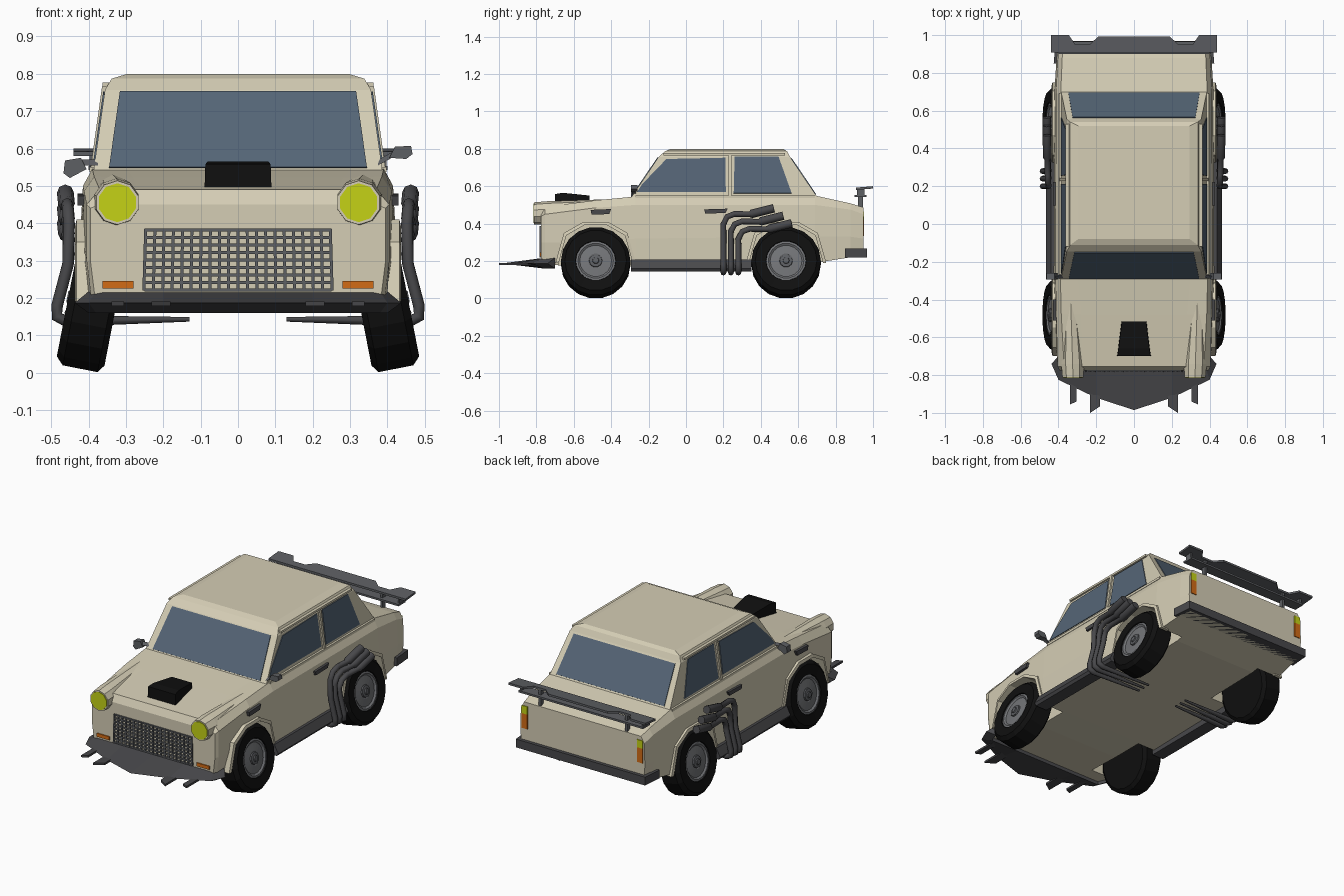
import bpy, math
from mathutils import Vector, Matrix, geometry
import bmesh

if "Cube" in bpy.data.objects:
    bpy.data.objects.remove(bpy.data.objects["Cube"])

COLOURS = {
    "cream paint": (0.66, 0.61, 0.46), "tinted glass": (0.09, 0.13, 0.18),
    "black rubber": (0.005, 0.005, 0.005), "dark grey trim": (0.065, 0.065, 0.07),
    "mid grey metal": (0.11, 0.115, 0.125), "rim grey": (0.17, 0.175, 0.185),
    "yellow lamp": (0.56, 0.65, 0.008), "orange lamp": (0.65, 0.15, 0.008),
}
MATS = {}
for n, c in COLOURS.items():
    MATS[n] = bpy.data.materials.new(n)
    MATS[n].diffuse_color = (*c, 1)
CREAM, GLASS, BLACK, DARK, MID, RIM, YELLOW, ORANGE = COLOURS


def finish(ob, mat, mirror):
    bpy.context.scene.collection.objects.link(ob)
    ob.data.materials.append(MATS[mat])
    if mirror:
        m = ob.modifiers.new("mirror", "MIRROR")
        m.use_mirror_merge = False
    return ob


def make(name, verts, faces, mat, mirror=True):
    bm = bmesh.new()
    vs = [bm.verts.new(v) for v in verts]
    for f in faces:
        bm.faces.new([vs[i] for i in f])
    bmesh.ops.recalc_face_normals(bm, faces=bm.faces)
    me = bpy.data.meshes.new(name)
    bm.to_mesh(me)
    bm.free()
    return finish(bpy.data.objects.new(name, me), mat, mirror)


def loft(name, rings, mat, mirror=True):
    """Join equal closed rings and cap both ends."""
    n, k = len(rings[0]), len(rings)
    faces = [(r*n+i, r*n+(i+1) % n, (r+1)*n+(i+1) % n, (r+1)*n+i)
             for r in range(k-1) for i in range(n)]
    faces += [tuple(range(n)), tuple(range((k-1)*n, k*n))]
    return make(name, [p for r in rings for p in r], faces, mat, mirror)


def prism(name, pts, vec, mat, mirror=True):
    pts = [Vector(p) for p in pts]
    return loft(name, [pts, [p + Vector(vec) for p in pts]], mat, mirror)


def plate(name, pts, mat, mirror=True, t=0.004):
    nrm = geometry.normal([Vector(p) for p in pts]) * t
    return prism(name, [Vector(p) - nrm for p in pts], nrm * 2, mat, mirror)


def box(name, x, y, z, mat, mirror=True):
    return prism(name, [(x[0], y[0], z[0]), (x[1], y[0], z[0]), (x[1], y[1], z[0]), (x[0], y[1], z[0])],
                 (0, 0, z[1]-z[0]), mat, mirror)


def both(half):
    """Complete a right-hand half section with its left-hand mirror."""
    return half + [(-x, y, z) for x, y, z in reversed(half)]


# Lower body: cross-sections from nose to tail
STATIONS = [  # y, then (x, z): bottom, waist, shoulder, top edge, hood edge
    (-0.775, (.38, .18), (.395, .30), (.395, .44), (.36, .455), (.25, .45)),
    (-0.755, (.39, .18), (.405, .30), (.405, .45), (.37, .49), (.27, .49)),
    (-0.48, (.42, .17), (.42, .30), (.412, .485), (.385, .525), (.28, .522)),
    (-0.27, (.425, .17), (.425, .32), (.415, .50), (.39, .545), (.30, .545)),
    (0.69, (.422, .19), (.422, .33), (.413, .50), (.388, .55), (.30, .55)),
    (0.88, (.405, .22), (.41, .33), (.403, .475), (.38, .508), (.30, .508)),
    (0.948, (.39, .22), (.40, .32), (.396, .45), (.375, .487), (.30, .487)),
]
body = loft("body", [both([(x, s[0], z) for x, z in s[1:]]) for s in STATIONS], CREAM, False)

# Wheel arches (cut) with raised flares, and leaning wheels
ARCH = [(-.215, 0), (-.17, .16), (-.065, .22), (.065, .22), (.17, .16), (.215, 0)]
LEAN = Matrix.Translation((.39, 0, .191)) @ Matrix.Rotation(math.radians(-11), 4, 'Y')


def revolve(name, y0, profile, mat, n=18):
    rings = [[LEAN @ Vector((a, r*math.cos(i*math.tau/n), r*math.sin(i*math.tau/n))) + Vector((0, y0, 0))
              for i in range(n)] for a, r in profile]
    return loft(name, rings, mat)


for tag, wy in (("front", -0.483), ("rear", 0.535)):
    inner = [(wy + a*.92, .19 + b*.92) for a, b in ARCH]
    outer = [(wy + a, .19 + b) for a, b in ARCH]
    hole = [(inner[0][0], .1)] + inner + [(inner[-1][0], .1)]
    cut = prism(tag + "_arch_cutter", [(.27, y, z) for y, z in hole], (.3, 0, 0), CREAM)
    cut.hide_render = True
    cut.display_type = 'WIRE'
    m = body.modifiers.new(tag + "_arch", "BOOLEAN")
    m.object, m.operation, m.solver = cut, 'DIFFERENCE', 'EXACT'
    loft(tag + "_arch_flare", [[(.38, *o), (.432, *o), (.436, *i), (.38, *i)] for o, i in zip(outer, inner)], CREAM)
    revolve(tag + "_tyre", wy, [(-.065, .11), (-.065, .165), (-.05, .186), (.045, .186), (.065, .165), (.062, .108),
                                (.045, .105)], BLACK)
    revolve(tag + "_rim", wy, [(.03, .106), (.056, .106), (.058, .095), (.05, .085), (.054, .04), (.052, .035)], RIM)
    revolve(tag + "_hub", wy, [(.04, .038), (.06, .034), (.062, .018), (.068, .016)], MID, 10)

# Cabin: rings from belt line to roof (z, front y, rear y, half width)
LEVELS = [(.53, -.30, .71, .388), (.757, -.146, .556, .356), (.787, -.112, .54, .338), (.80, -.08, .52, .295)]
loft("cabin", [[(w, f, z), (w, r, z), (-w, r, z), (-w, f, z)] for z, f, r, w in LEVELS], CREAM, False)


def on_wall(i, z):
    """Front y, rear y or half width of the cabin wall at a height."""
    return LEVELS[0][i] + (LEVELS[1][i] - LEVELS[0][i]) * (z - .53) / .227


def side(pts):
    return [(on_wall(3, z), y, z) for y, z in pts]


# Windows
for name, i, lo, hi, wl, wh in (("windscreen", 1, .548, .752, .345, .316), ("rear_window", 2, .556, .748, .347, .325)):
    a, b = on_wall(i, lo), on_wall(i, hi)
    plate(name, [(-wl, a, lo), (wl, a, lo), (wh, b, hi), (-wh, b, hi)], GLASS, False)
plate("front_side_window", side([(-.262, .568), (-.235, .61), (-.105, .745), (.21, .752), (.213, .568)]), GLASS)
plate("rear_side_window", side([(.255, .562), (.26, .757), (.495, .757), (.565, .562)]), GLASS)
plate("door_pillar", side([(.227, .54), (.227, .765), (.243, .765), (.243, .54)]), CREAM, t=.009)
# Drip rail along the roof edge and belt moulding
box("drip_rail", (.345, .362), (-.12, .53), (.765, .777), CREAM)
box("belt_moulding", (.375, .397), (-.27, .69), (.537, .551), CREAM)

# Headlamps on tapered pods
def disc(x, y, z, r, n=10):
    return [(x + r*math.cos((i+.5)*math.tau/n), y, z + r*math.sin((i+.5)*math.tau/n)) for i in range(n)]


loft("headlamp_pod", [disc(.323, -.812, .455, .059), disc(.325, -.74, .457, .063), disc(.335, -.42, .49, .04)], CREAM)
prism("headlamp", disc(.323, -.816, .455, .052), (0, .008, 0), YELLOW)
box("front_indicator", (.28, .362), (-.781, -.76), (.225, .245), ORANGE)

# Grille lattice
for i in range(21):
    x = -.247 + i * .0247
    prism(f"grille_upright_{i}", [(x*1.02-.004, -.783, .22), (x*1.02+.004, -.783, .22), (x+.004, -.783, .385),
                                  (x-.004, -.783, .385)], (0, .01, 0), MID, False)
for j in range(9):
    z = .222 + j * .02
    box(f"grille_bar_{j}", (-.25, .25), (-.782, -.773), (z-.004, z+.004), MID, False)

# Hood scoop
loft("hood_scoop", [[(-w, y, lo), (w, y, lo), (w*.97, y, hi), (-w*.97, y, hi)]
                    for y, w, lo, hi in ((-.70, .09, .48, .558), (-.66, .084, .49, .565), (-.515, .066, .51, .55))],
     BLACK, False)

# Front splitter: wedge section swept from centre to corner, with blades
edge = [(0, -.985, 0, -.76), (.2, -.92, .2, -.76), (.40, -.825, .38, -.76), (.437, -.74, .40, -.70)]
loft("front_splitter", [[(ox, oy, .187), (ix, iy, .217), (ix, iy, .16)] for ox, oy, ix, iy in edge], DARK)
prism("splitter_inner_blade", [(.18, -.86, .178), (.18, -.965, .178), (.232, -1.0, .178), (.232, -.84, .178)],
      (0, 0, .012), DARK)
prism("splitter_outer_blade", [(.305, -.80, .178), (.305, -.94, .178), (.338, -.955, .178), (.338, -.80, .178)],
      (0, 0, .012), DARK)

# Rear bumper, tail lamps, side skirts
prism("rear_bumper", both([(0, .968, .22), (.415, .968, .22), (.425, .85, .22), (.38, .85, .22), (0, .90, .22)][1:4]),
      (0, 0, .048), DARK, False)
box("tail_lamp_yellow", (.352, .388), (.94, .953), (.42, .465), YELLOW)
box("tail_lamp_orange", (.352, .388), (.94, .953), (.335, .42), ORANGE)
prism("side_skirt", [(.38, -.295, .145), (.455, -.295, .145), (.465, -.295, .16), (.44, -.295, .207), (.38, -.295, .207)],
      (0, .645, 0), DARK)

# Side vents and door handles
for name, y, z, a, b in (("fender_vent", -.455, .463, .055, .015), ("door_handle", .16, .467, .063, .013)):
    prism(name, [(.405, y-a*.9, z-b), (.405, y+a*.8, z-b*.8), (.405, y+a, z+b), (.405, y-a, z+b*.7)], (.024, 0, 0), DARK)

# Rear wing: two blades on posts
prism("rear_wing_upper", [(0, .908, .58), (.44, .908, .58), (.44, 1.0, .588), (.345, 1.0, .588), (.31, .95, .584),
                          (.235, .95, .584), (.19, .992, .587), (0, .992, .587)], (0, 0, .012), MID)
box("rear_wing_lower", (0, .40), (.90, .965), (.542, .553), MID)
box("wing_post", (.27, .285), (.92, .945), (.47, .585), MID)
box("wing_end_strut", (.385, .397), (.915, .955), (.545, .585), MID)

# Door mirrors, one of them drooping
for tag, s, drop in (("right", 1, 0), ("left", -1, .03)):
    loft(tag + "_mirror_stalk", [[(s*.375, -.285, .555), (s*.375, -.265, .555), (s*.375, -.27, .57)],
                                 [(s*.43, -.295, .585-drop), (s*.43, -.275, .585-drop), (s*.43, -.28, .60-drop)]], MID, False)
    prism(tag + "_mirror", [(s*.405, -.295, .575-drop), (s*.45, -.295, .572-drop*1.7), (s*.467, -.295, .585-drop*1.7),
                            (s*.463, -.295, .607-drop*1.3), (s*.42, -.295, .605-drop)], (0, .035, 0), MID, False)

# Side exhaust pipes: under the floor, up the flank, and back over the wheel
for i, (y, ey, ez) in enumerate(((.20, .47, .482), (.24, .52, .442), (.28, .565, .402))):
    top = ez - .075
    path = [(.13, y, .143, .4), (.46, y, .138, 1), (.484, y, .15, 1), (.484, y, .18, 1), (.455, y, .29, 1),
            (.452, y, top - .01, 1), (.455, y + .02, top + .03, 1), (.457, y + .06, top + .045, 1),
            (.459, ey - .13, ez - .032, 1), (.459, ey - .12, ez - .03, 1.45), (.462, ey, ez, 1.45)]
    cu = bpy.data.curves.new("exhaust_pipe", 'CURVE')
    cu.dimensions, cu.bevel_depth, cu.bevel_resolution, cu.use_fill_caps = '3D', .0155, 2, True
    sp = cu.splines.new('POLY')
    sp.points.add(len(path) - 1)
    for p, (x, py, z, r) in zip(sp.points, path):
        p.co, p.radius = (x, py, z, 1), r
    finish(bpy.data.objects.new(f"exhaust_pipe_{i}", cu), DARK, True)

for m in bpy.data.materials:
    if m.users and not m.is_grease_pencil:
        m.use_nodes = True
        m.node_tree.nodes["Principled BSDF"].inputs["Base Color"].default_value = m.diffuse_color
